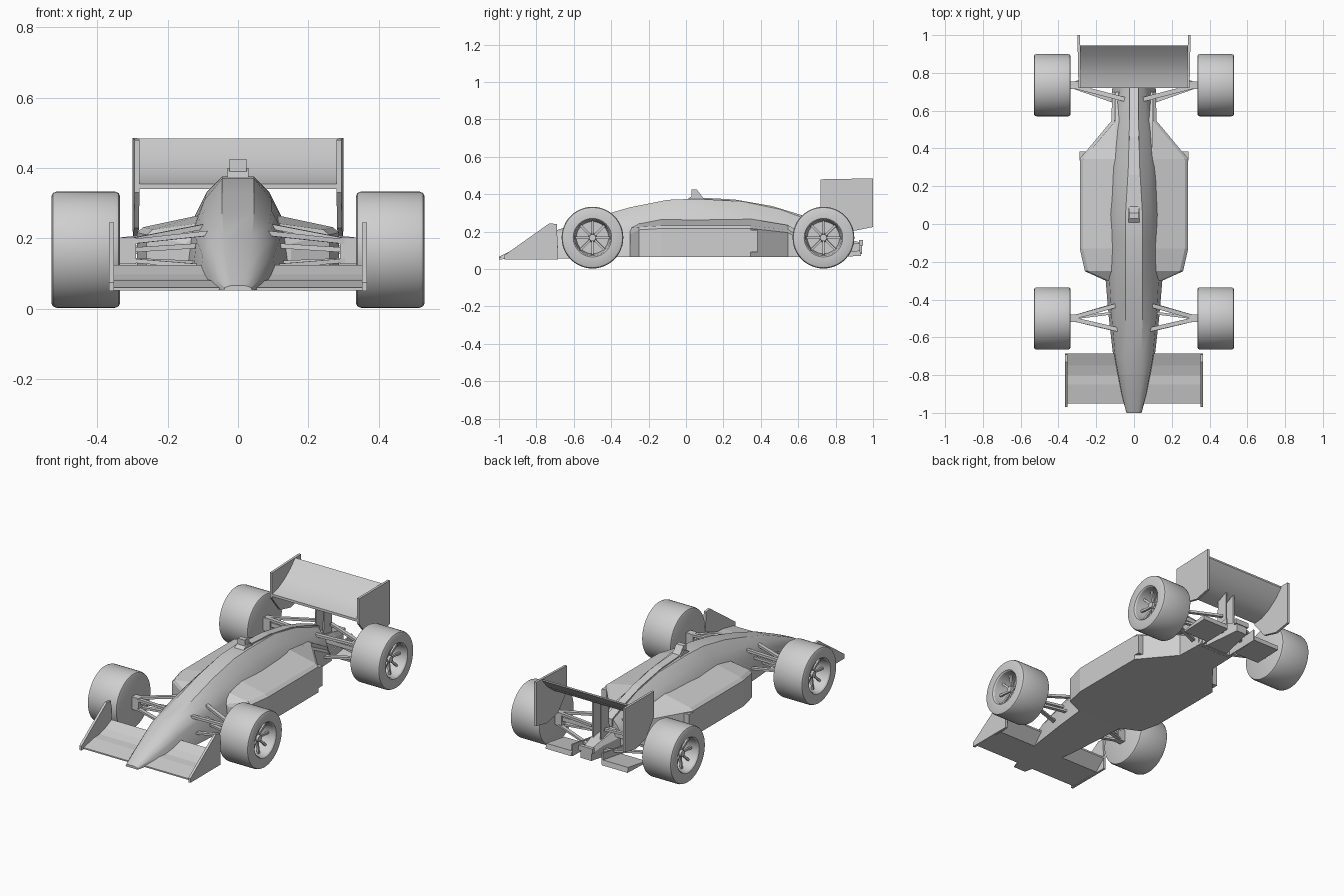
import bpy, bmesh, math
from mathutils import Vector, Matrix

cube = bpy.data.objects.get("Cube")
if cube:
    bpy.data.objects.remove(cube, do_unlink=True)

GREY = (0.62, 0.62, 0.62, 1.0)
paint = bpy.data.materials.new("plain_grey")
paint.use_nodes = True
paint.diffuse_color = GREY
shader = next(n for n in paint.node_tree.nodes if n.type == 'BSDF_PRINCIPLED')
shader.inputs["Base Color"].default_value = GREY

SIDES = {"left": 1, "right": -1}


def finish(name, bm, smooth=False):
    """Turn a bmesh into a named, painted object."""
    bmesh.ops.recalc_face_normals(bm, faces=bm.faces)
    mesh = bpy.data.meshes.new(name)
    bm.to_mesh(mesh)
    bm.free()
    mesh.materials.append(paint)
    obj = bpy.data.objects.new(name, mesh)
    bpy.context.collection.objects.link(obj)
    if smooth:
        bpy.ops.object.select_all(action='DESELECT')
        obj.select_set(True)
        bpy.context.view_layer.objects.active = obj
        bpy.ops.object.shade_smooth_by_angle(angle=math.radians(28))
    return obj


def loft(name, sections, smooth=True):
    """Skin mirrored half sections, each (y, [(x, z), ...]) from top to bottom."""
    bm = bmesh.new()
    rings = []
    for y, half in sections:
        ring = half + [(-x, z) for x, z in reversed(half)]
        rings.append([bm.verts.new((x, y, z)) for x, z in ring])
    for a, b in zip(rings, rings[1:]):
        for i in range(len(a)):
            j = (i + 1) % len(a)
            bm.faces.new((a[i], a[j], b[j], b[i]))
    bm.faces.new(rings[0])
    bm.faces.new(rings[-1])
    return finish(name, bm, smooth)


def prism(name, profile, x0, x1, splay=0.0, smooth=False):
    """Extrude a (y, z) profile across x; splay shifts x with y."""
    bm = bmesh.new()
    y0 = profile[0][0]
    ends = [[bm.verts.new((x + splay * (y - y0), y, z)) for y, z in profile]
            for x in (x0, x1)]
    for end in ends:
        bm.faces.new(end)
    for i in range(len(profile)):
        j = (i + 1) % len(profile)
        bm.faces.new((ends[0][i], ends[0][j], ends[1][j], ends[1][i]))
    return finish(name, bm, smooth)


def bar(bm, start, end, width, thick):
    """Add a flat strut between two points."""
    p, q = Vector(start), Vector(end)
    turn = (q - p).to_track_quat('X', 'Z').to_matrix().to_4x4()
    size = Matrix.Diagonal(((q - p).length, width, thick, 1))
    bmesh.ops.create_cube(bm, size=1, matrix=Matrix.Translation((p + q) / 2) @ turn @ size)


def box(name, centre, size):
    bm = bmesh.new()
    bmesh.ops.create_cube(bm, size=1, matrix=Matrix.Translation(centre) @ Matrix.Diagonal((*size, 1)))
    return finish(name, bm)


# Main hull: y, then half sections of spine, shoulder, edge and floor
HULL = [
    (-1.0, (.02, .066), (.03, .063), (.038, .06), (.04, .052)),
    (-.9, (.03, .115), (.05, .105), (.064, .085), (.067, .055)),
    (-.7, (.04, .205), (.08, .185), (.1, .15), (.11, .055)),
    (-.5, (.045, .272), (.09, .24), (.118, .195), (.133, .06)),
    (-.3, (.045, .33), (.095, .28), (.13, .215), (.15, .065)),
    (-.1, (.045, .37), (.095, .31), (.135, .22), (.16, .065)),
    (.05, (.045, .376), (.09, .33), (.135, .24), (.16, .065)),
    (.3, (.03, .362), (.08, .31), (.125, .24), (.15, .065)),
    (.5, (.025, .32), (.07, .27), (.11, .2), (.12, .065)),
    (.72, (.025, .24), (.05, .21), (.075, .17), (.115, .065)),
]
loft("hull", [(row[0], list(row[1:])) for row in HULL])

# Side pods: y, half width, inner top, outer top
PODS = [(-.3, .15, .22, .2), (-.25, .26, .245, .225), (-.13, .287, .268, .232),
        (.345, .287, .268, .232), (.545, .12, .235, .21), (.7, .115, .15, .13)]
loft("side_pods", [(y, [(.1, top), (w - .018, edge), (w, edge - .015), (w, .064)])
                   for y, w, top, edge in PODS], smooth=False)

# Spine ridge and roll hoop
prism("spine_ridge", [(.04, .36), (.04, .384), (.26, .372), (.46, .337), (.62, .288),
                      (.73, .245), (.73, .2)], -.024, .024)
prism("roll_hoop", [(.03, .36), (.03, .425), (.058, .425), (.1, .37)], -.024, .024)
prism("hoop_base", [(-.01, .36), (.03, .39), (.06, .4), (.12, .36)], -.03, .03)

# Front wing
prism("front_wing", [(-.95, .052), (-.95, .06), (-.85, .08), (-.8, .083), (-.75, .098),
                     (-.685, .125), (-.685, .115), (-.75, .055)], -.355, .355)
prism("rear_wing", [(.72, .355), (.78, .368), (.84, .397), (.895, .436), (.945, .484),
                    (.945, .474), (.9, .422), (.84, .376), (.78, .348), (.72, .34)],
      -.285, .285, smooth=True)

# Plates, ducts and pylons repeated on both sides
for side, s in SIDES.items():
    prism(side + "_front_endplate", [(-.97, .05), (-.97, .075), (-.73, .245), (-.69, .24),
                                     (-.685, .05)], s * .352, s * .366)
    prism(side + "_rear_endplate", [(.72, .33), (.72, .48), (1, .485), (1, .225), (.9, .205),
                                    (.8, .23)], s * .28, s * .294, splay=s * .02)
    prism(side + "_wing_pylon", [(.76, .12), (.77, .36), (.84, .39), (.84, .12)],
          s * .022, s * .03)
    prism(side + "_diffuser_plate", [(.76, .064), (.76, .074), (.93, .1), (.935, .07)],
          s * .1, s * .27)
    prism(side + "_diffuser_fence", [(.72, .066), (.72, .11), (.93, .14), (.93, .07)],
          s * .095, s * .104)
    box(side + "_pod_outlet", (s * .265, .36, .15), (.045, .045, .12))

# Gearbox and rear crash structure
loft("gearbox", [(.68, [(.05, .2), (.08, .15), (.08, .066)]),
                 (.85, [(.035, .165), (.05, .14), (.05, .075)]),
                 (.94, [(.025, .14), (.035, .12), (.035, .08)])], smooth=False)
box("tail_light", (0, .935, .14), (.09, .02, .03))

# Suspension: hub height, inner point, width, thickness
ARMS = {
    "front": (-.5, [(.187, (.09, -.43, .235), .022, .014), (.187, (.08, -.56, .215), .022, .014),
                    (.14, (.1, -.43, .13), .022, .012), (.14, (.09, -.56, .12), .022, .012),
                    (.165, (.1, -.47, .18), .014, .014)]),
    "rear": (.735, [(.195, (.05, .66, .225), .024, .014), (.195, (.04, .82, .225), .02, .014),
                    (.13, (.07, .64, .11), .024, .012), (.13, (.04, .84, .11), .02, .012),
                    (.168, (.04, .735, .168), .024, .024)]),
}

# Wheel profile: radius against depth from the inner face
WHEEL = [(0, 0), (.152, 0), (.161, .004), (.165, .014), (.165, .181), (.161, .191),
         (.153, .195), (.103, .195), (.097, .188), (.086, .1), (0, .1)]
STEPS = 48


def wheel(name, s, y):
    bm = bmesh.new()
    verts = [bm.verts.new((depth, r, 0)) for r, depth in WHEEL]
    edges = [bm.edges.new(pair) for pair in zip(verts, verts[1:])]
    bmesh.ops.spin(bm, geom=verts + edges, cent=(0, 0, 0), axis=(1, 0, 0),
                   angle=math.tau, steps=STEPS)
    bmesh.ops.remove_doubles(bm, verts=bm.verts, dist=1e-5)
    # Spokes and hub nut
    for k in range(8):
        a = math.tau * k / 8
        out = Vector((0, math.cos(a), math.sin(a)))
        bar(bm, out * .015 + Vector((.14, 0, 0)), out * .092 + Vector((.15, 0, 0)), .012, .012)
    bmesh.ops.create_cone(bm, cap_ends=True, segments=16, radius1=.024, radius2=.018, depth=.06,
                          matrix=Matrix.Translation((.13, 0, 0)) @ Matrix.Rotation(math.pi / 2, 4, 'Y'))
    place = Matrix.Translation((s * .335, y, .168)) @ Matrix.Diagonal((s, 1, 1, 1))
    bmesh.ops.transform(bm, matrix=place, verts=bm.verts)
    finish(name, bm, smooth=True)


for axle, (y, arms) in ARMS.items():
    for side, s in SIDES.items():
        wheel(f"{side}_{axle}_wheel", s, y)
        bm = bmesh.new()
        for z, (px, py, pz), width, thick in arms:
            bar(bm, (s * .34, y, z), (s * px, py, pz), width, thick)
        bar(bm, (s * .29, y, .165), (s * .34, y, .165), .04, .075)
        finish(f"{side}_{axle}_suspension", bm)
